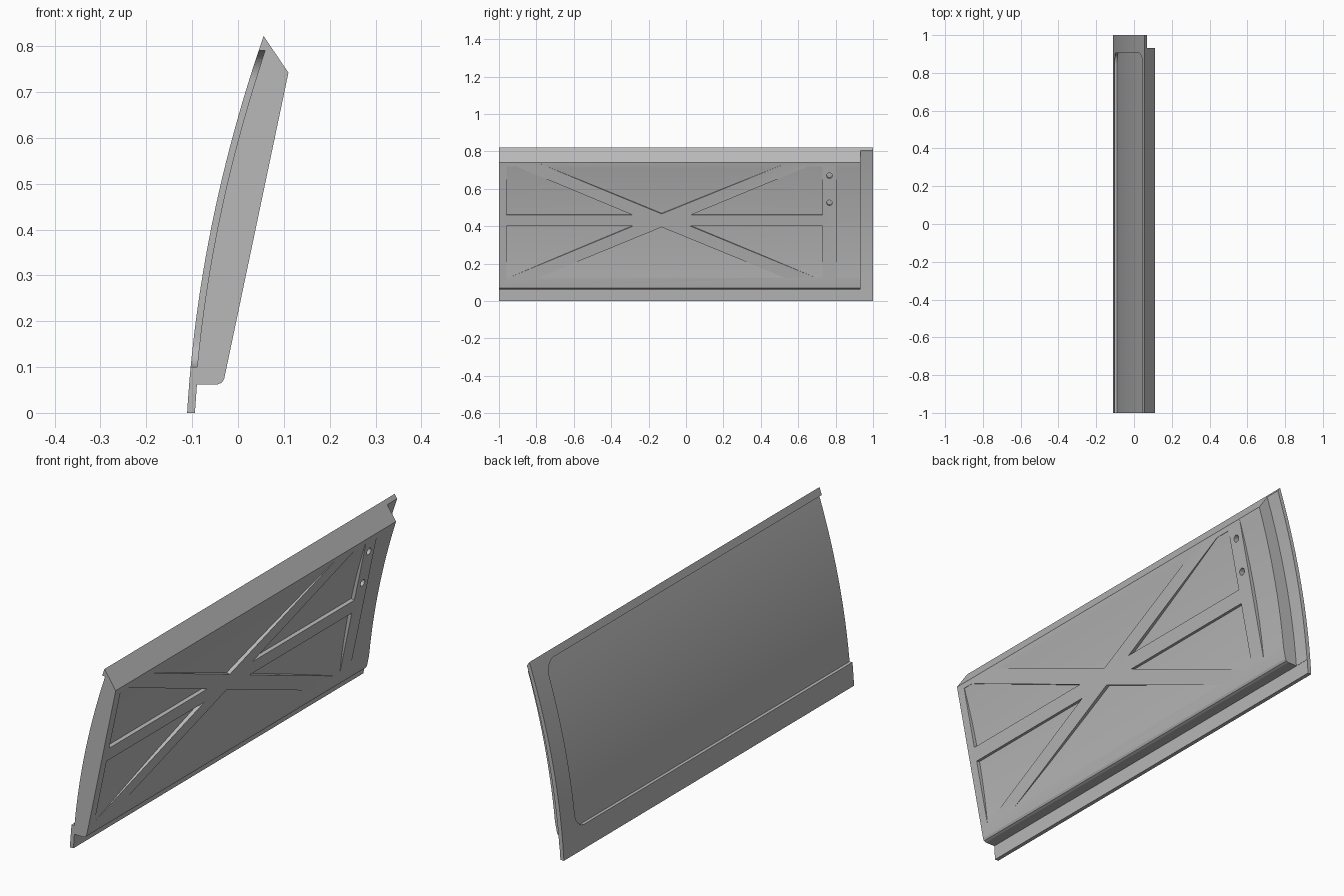
import bpy
import bmesh
from math import cos, sin, pi
from mathutils import Vector

if "Cube" in bpy.data.objects:
    bpy.data.objects.remove(bpy.data.objects["Cube"])

grey = bpy.data.materials.new("plain_grey")
grey.use_nodes = True
grey.diffuse_color = (0.48, 0.48, 0.48, 1)
grey.node_tree.nodes["Principled BSDF"].inputs["Base Color"].default_value = (0.48, 0.48, 0.48, 1)

NORMAL = Vector((0.978, 0, -0.206))   # direction the flat inner face looks


def skin(z):
    """x of the bowed outer skin at height z"""
    return -0.111 + 0.06 * z + 0.174 * z * z


def curve(z0, z1, offset, steps=24):
    heights = [z0 + (z1 - z0) * i / steps for i in range(steps + 1)]
    return [(skin(z) + offset, z) for z in heights]


def prisms(name, loops):
    """Closed prisms, each from a loop of points and an extrusion vector"""
    bm = bmesh.new()
    for points, push in loops:
        low = [bm.verts.new(p) for p in points]
        high = [bm.verts.new(Vector(p) + push) for p in points]
        bm.faces.new(low)
        bm.faces.new(high[::-1])
        for i in range(len(low)):
            j = (i + 1) % len(low)
            bm.faces.new((low[j], low[i], high[i], high[j]))
    bmesh.ops.recalc_face_normals(bm, faces=bm.faces)
    mesh = bpy.data.meshes.new(name)
    bm.to_mesh(mesh)
    bm.free()
    mesh.materials.append(grey)
    obj = bpy.data.objects.new(name, mesh)
    bpy.context.collection.objects.link(obj)
    return obj


def along_y(name, profile, y0, y1):
    return prisms(name, [([(x, y0, z) for x, z in profile], Vector((0, y1 - y0, 0)))])


def combine(target, tool, operation):
    """Apply a boolean and discard its tool"""
    mod = target.modifiers.new("cut", "BOOLEAN")
    mod.operation, mod.solver, mod.object = operation, "EXACT", tool
    bpy.context.view_layer.objects.active = target
    bpy.ops.object.modifier_apply(modifier=mod.name)
    bpy.data.objects.remove(tool)


def on_face(y, z):
    """Point on the flat inner face"""
    return Vector((-0.03 + (z - 0.075) * 0.2105, y, z))


# Panel body: bowed skin outside, flat face inside, thin lip at the bottom
profile = curve(0, 0.822, 0) + [
    (0.11, 0.742), (-0.03, 0.075), (-0.035, 0.066), (-0.045, 0.062),
    (skin(0.062) + 0.017, 0.062), (skin(0) + 0.017, 0)]
panel = along_y("door_panel", profile, -1, 1)

# Thin flange at the rear end
rebate = along_y("rebate_cutter", curve(-0.1, 1, 0.018) + [(0.9, 1), (0.9, -0.1)], 0.932, 1.1)
combine(panel, rebate, "DIFFERENCE")

# Shallow outer recess, open at the front end, rounded at the rear corners
r, bottom, top, rear = 0.06, 0.1, 0.79, 0.905
outline = [(-1.1, bottom)]
for centre, start in ((bottom + r, -pi / 2), (top - r, 0)):
    for i in range(9):
        a = start + i * pi / 16
        outline.append((rear - r + r * cos(a), centre + r * sin(a)))
outline.append((-1.1, top))
recess = along_y("recess_cutter", curve(-0.1, 1, 0.014) + [(-0.9, 1), (-0.9, -0.1)], -1.2, 1.2)
window = prisms("recess_outline", [([(-0.6, y, z) for y, z in outline], Vector((1, 0, 0)))])
combine(recess, window, "INTERSECT")
combine(panel, recess, "DIFFERENCE")

# Inner pockets between the cross braces, with bowed floors
pockets = [
    [(-0.8, 0.742), (-0.13, 0.466), (0.55, 0.742)],
    [(-0.96, 0.72), (-0.96, 0.46), (-0.285, 0.46), (-0.91, 0.72)],
    [(0.025, 0.46), (0.73, 0.46), (0.73, 0.72), (0.655, 0.72)],
    [(-0.96, 0.4), (-0.285, 0.4), (-0.96, 0.12)],
    [(0.025, 0.4), (0.73, 0.4), (0.73, 0.11)],
    [(-0.13, 0.395), (-0.8, 0.12), (0.54, 0.12)],
]
floor = curve(0, 1, 0.081) + [(0.5, 1), (0.5, 0)]
pocket_cutter = along_y("pocket_cutter", floor, -1.2, 1.2)
shapes = prisms("pocket_outlines", [
    ([on_face(y, z) - NORMAL * 0.1 for y, z in p], NORMAL * 0.2) for p in pockets])
combine(pocket_cutter, shapes, "INTERSECT")
combine(panel, pocket_cutter, "DIFFERENCE")

# Bowed strip beside the flange
combine(panel, along_y("strip_cutter", floor, 0.805, 1.1), "DIFFERENCE")

# Two small round holes
holes = []
for z in (0.67, 0.525):
    ring = []
    for i in range(12):
        a = i * pi / 6
        ring.append(on_face(0.767 + 0.015 * cos(a), z + 0.015 * sin(a)) - NORMAL * 0.025)
    holes.append((ring, NORMAL * 0.1))
combine(panel, prisms("hole_cutter", holes), "DIFFERENCE")

# Smooth the bowed surfaces, keep the edges crisp
bpy.ops.object.select_all(action="DESELECT")
panel.select_set(True)
bpy.context.view_layer.objects.active = panel
bpy.ops.object.shade_smooth_by_angle(angle=0.2)
